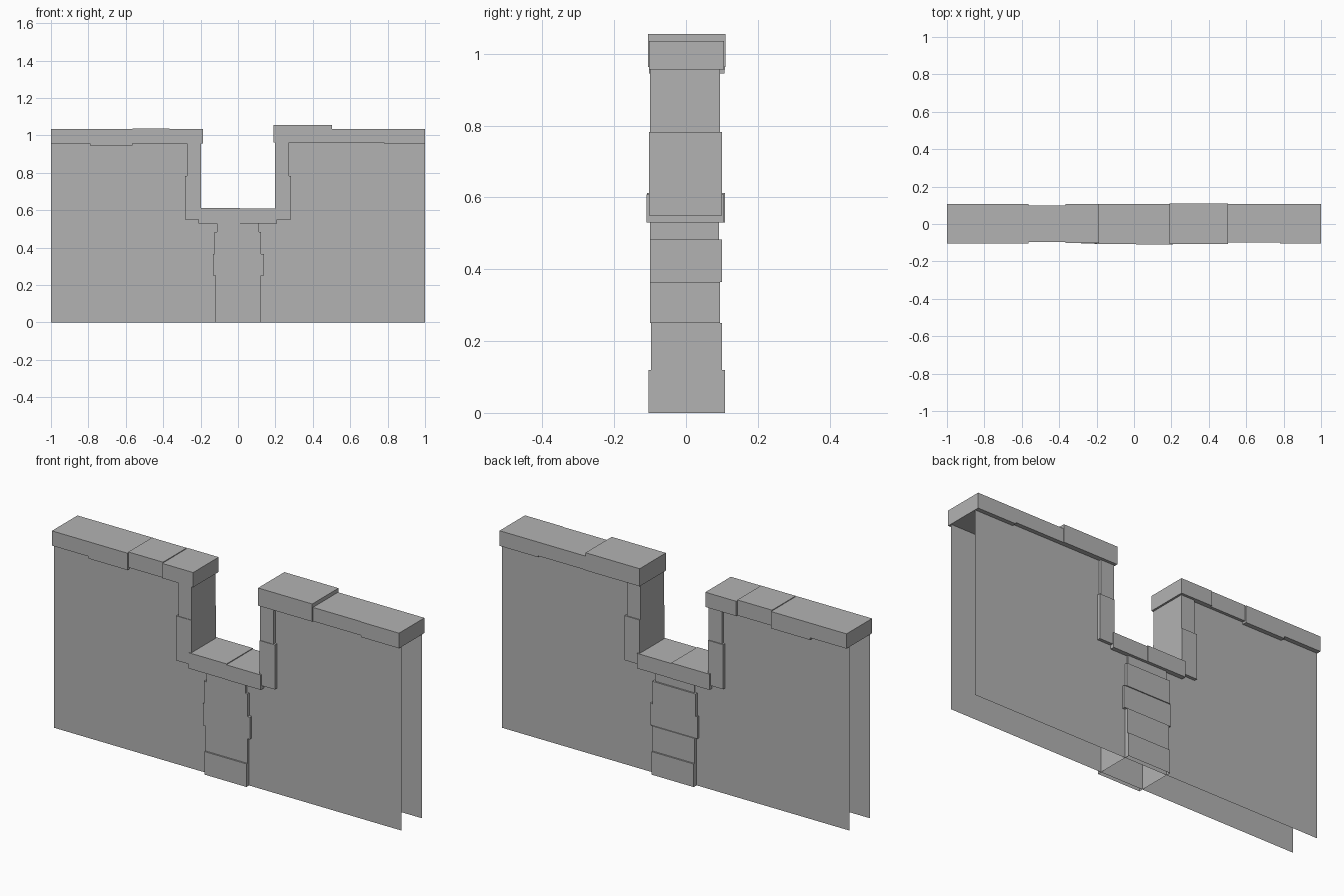
import bpy
import bmesh

cube = bpy.data.objects.get("Cube")
if cube:
    bpy.data.objects.remove(cube, do_unlink=True)

stone = bpy.data.materials.new("grey_stone")
stone.use_nodes = True
GREY = (0.45, 0.45, 0.45, 1)
stone.diffuse_color = GREY
stone.node_tree.nodes["Principled BSDF"].inputs["Base Color"].default_value = GREY


def finish(name, bm, recalc=True):
    if recalc:
        bmesh.ops.recalc_face_normals(bm, faces=bm.faces)
    mesh = bpy.data.meshes.new(name)
    bm.to_mesh(mesh)
    bm.free()
    mesh.materials.append(stone)
    obj = bpy.data.objects.new(name, mesh)
    bpy.context.collection.objects.link(obj)
    return obj


def block(name, x, y, z):
    """Dressed stone given by its x, y and z ranges."""
    bm = bmesh.new()
    bmesh.ops.create_cube(bm, size=1)
    for v in bm.verts:
        for i, (lo, hi) in enumerate((x, y, z)):
            v.co[i] = hi if v.co[i] > 0 else lo
    return finish(name, bm)


# Wall faces: two open sheets with a notch between the merlons
def wall_face(name, y):
    half = [(1, 0), (1, 1), (0.24, 1), (0.24, 0.57)]
    outline = half + [(-x, z) for x, z in reversed(half)]
    if y < 0:
        outline.reverse()
    bm = bmesh.new()
    face = bm.faces.new([bm.verts.new((x, y, z)) for x, z in outline])
    face.normal_update()
    if face.normal.y * y < 0:
        face.normal_flip()
    bmesh.ops.triangulate(bm, faces=[face])
    finish(name, bm, recalc=False)


wall_face("front_wall_face", -0.084)
wall_face("back_wall_face", 0.084)

# Pier under the notch: stepped hollow courses, open at the bottom
courses = [
    (0, 0.12, -0.12, 0.122, -0.105, 0.108),
    (0.12, 0.25, -0.12, 0.122, -0.097, 0.1),
    (0.25, 0.365, -0.133, 0.138, -0.1, 0.095),
    (0.365, 0.483, -0.126, 0.124, -0.1, 0.1),
    (0.483, 0.54, -0.112, 0.112, -0.1, 0.092),
]
bm = bmesh.new()
previous = None
for z0, z1, x0, x1, y0, y1 in courses:
    for z in (z0, z1):
        ring = [bm.verts.new((x, y, z)) for x, y in
                ((x0, y0), (x1, y0), (x1, y1), (x0, y1))]
        if previous:
            for i in range(4):
                j = (i + 1) % 4
                bm.faces.new((previous[i], previous[j], ring[j], ring[i]))
        previous = ring
finish("stepped_pier", bm, recalc=False)

# Sill stones
block("right_sill", (-0.21, 0.01), (-0.108, 0.108), (0.53, 0.612))
block("left_sill", (0.01, 0.208), (-0.11, 0.106), (0.53, 0.608))

# Jamb stones on each side of the notch
for side, sign in (("left", 1), ("right", -1)):
    for level, outer, y, z in (("lower", 0.284, (-0.103, 0.1), (0.55, 0.782)),
                               ("upper", 0.274, (-0.1, 0.095), (0.782, 0.965))):
        x = sorted((sign * 0.197, sign * outer))
        block(f"{side}_{level}_jamb", x, y, z)

# Coping stones along the merlon tops
copings = [
    ("right_end", (-1, -0.79), (-0.103, 0.107), (0.956, 1.033)),
    ("right_outer", (-0.79, -0.565), (-0.103, 0.107), (0.945, 1.033)),
    ("right_inner", (-0.565, -0.365), (-0.096, 0.099), (0.956, 1.037)),
    ("right_notch", (-0.365, -0.187), (-0.102, 0.108), (0.956, 1.033)),
    ("left_notch", (0.19, 0.502), (-0.106, 0.11), (0.963, 1.055)),
    ("left_middle", (0.502, 0.78), (-0.1, 0.106), (0.963, 1.035)),
    ("left_end", (0.78, 1), (-0.103, 0.106), (0.956, 1.035)),
]
for name, x, y, z in copings:
    block(name + "_coping", x, y, z)
